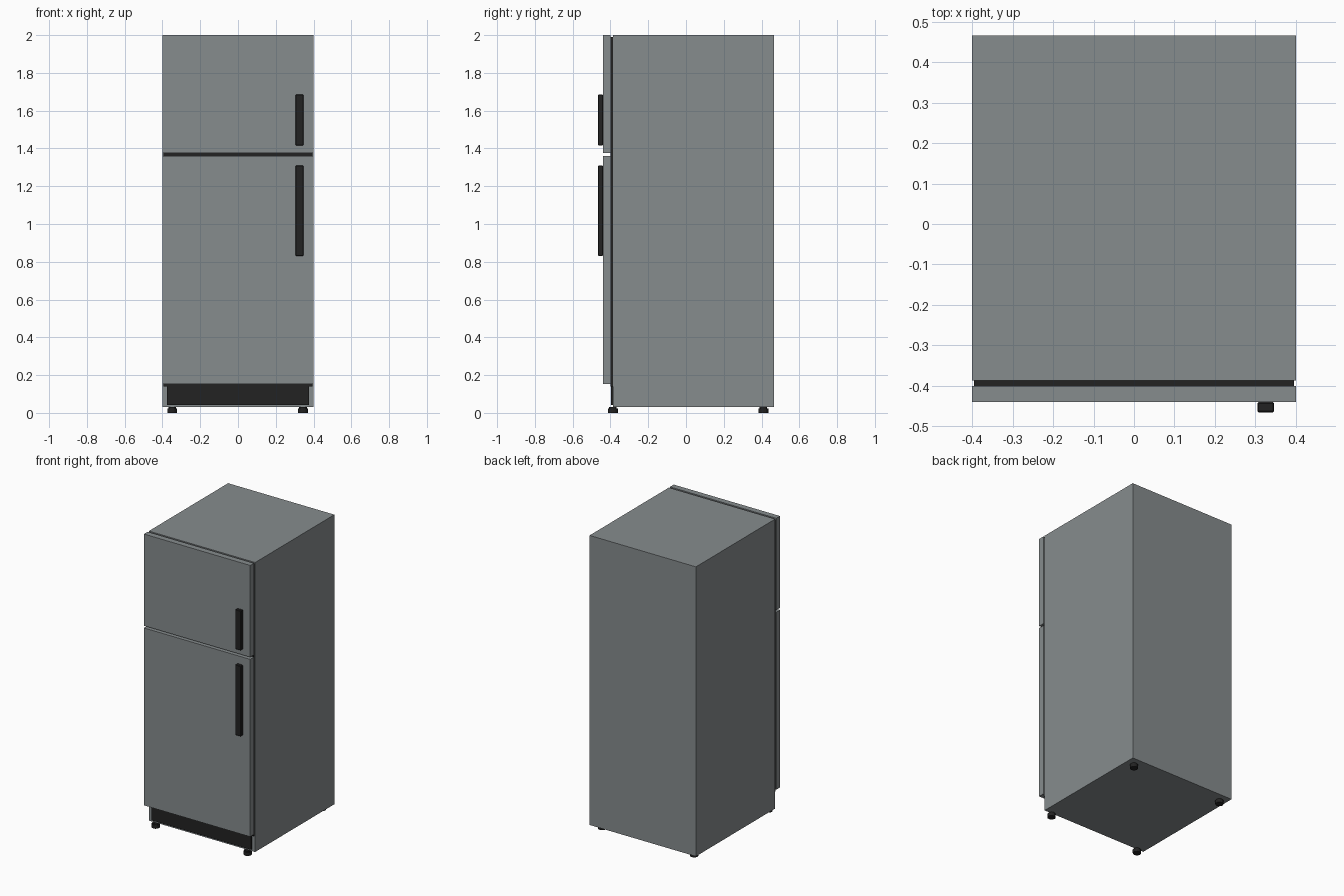
import bpy
import bmesh
from mathutils import Matrix, Vector

cube = bpy.data.objects.get("Cube")
if cube:
    bpy.data.objects.remove(cube, do_unlink=True)


def material(name, rgb):
    mat = bpy.data.materials.new(name)
    mat.use_nodes = True
    mat.diffuse_color = (*rgb, 1)
    mat.node_tree.nodes["Principled BSDF"].inputs["Base Color"].default_value = (*rgb, 1)
    return mat


grey = material("steel grey", (0.24, 0.262, 0.27))
black = material("black plastic", (0.016, 0.016, 0.016))


def finish(name, bm, mat):
    mesh = bpy.data.meshes.new(name)
    bm.to_mesh(mesh)
    bm.free()
    mesh.materials.append(mat)
    obj = bpy.data.objects.new(name, mesh)
    bpy.context.collection.objects.link(obj)
    return obj


def box(name, low, high, mat, bevel=0):
    low, high = Vector(low), Vector(high)
    bm = bmesh.new()
    place = Matrix.Translation((low + high) / 2) @ Matrix.Diagonal((*(high - low), 1))
    bmesh.ops.create_cube(bm, size=1, matrix=place)
    obj = finish(name, bm, mat)
    if bevel:
        mod = obj.modifiers.new("edge chamfer", 'BEVEL')
        mod.width, mod.segments = bevel, 1
    return obj


# Cabinet, door seal and kick plate
box("cabinet", (-0.4, -0.387, 0.03), (0.4, 0.465, 2), grey)
box("door_seal", (-0.395, -0.4, 0.14), (0.395, -0.387, 1.99), black)
box("kick_plate", (-0.375, -0.396, 0.042), (0.375, -0.387, 0.14), black)

# Doors with their upright handles
for name, bottom, top, grip_low, grip_high in (
        ("freezer", 1.376, 2, 1.415, 1.685),
        ("fridge", 0.154, 1.361, 0.83, 1.31)):
    box(name + "_door", (-0.4, -0.44, bottom), (0.4, -0.4, top), grey)
    box(name + "_handle", (0.305, -0.465, grip_low), (0.346, -0.44, grip_high), black, 0.003)

# Feet: a round pad under a narrower stem
for row, y in (("front", -0.387), ("back", 0.41)):
    for side, x in (("left", 0.344), ("right", -0.348)):
        bm = bmesh.new()
        for radius, low, high in ((0.026, 0, 0.024), (0.02, 0.024, 0.031)):
            bmesh.ops.create_cone(
                bm, cap_ends=True, segments=12, radius1=radius, radius2=radius,
                depth=high - low, matrix=Matrix.Translation((x, y, (low + high) / 2)))
        finish(f"{row}_{side}_foot", bm, black)
